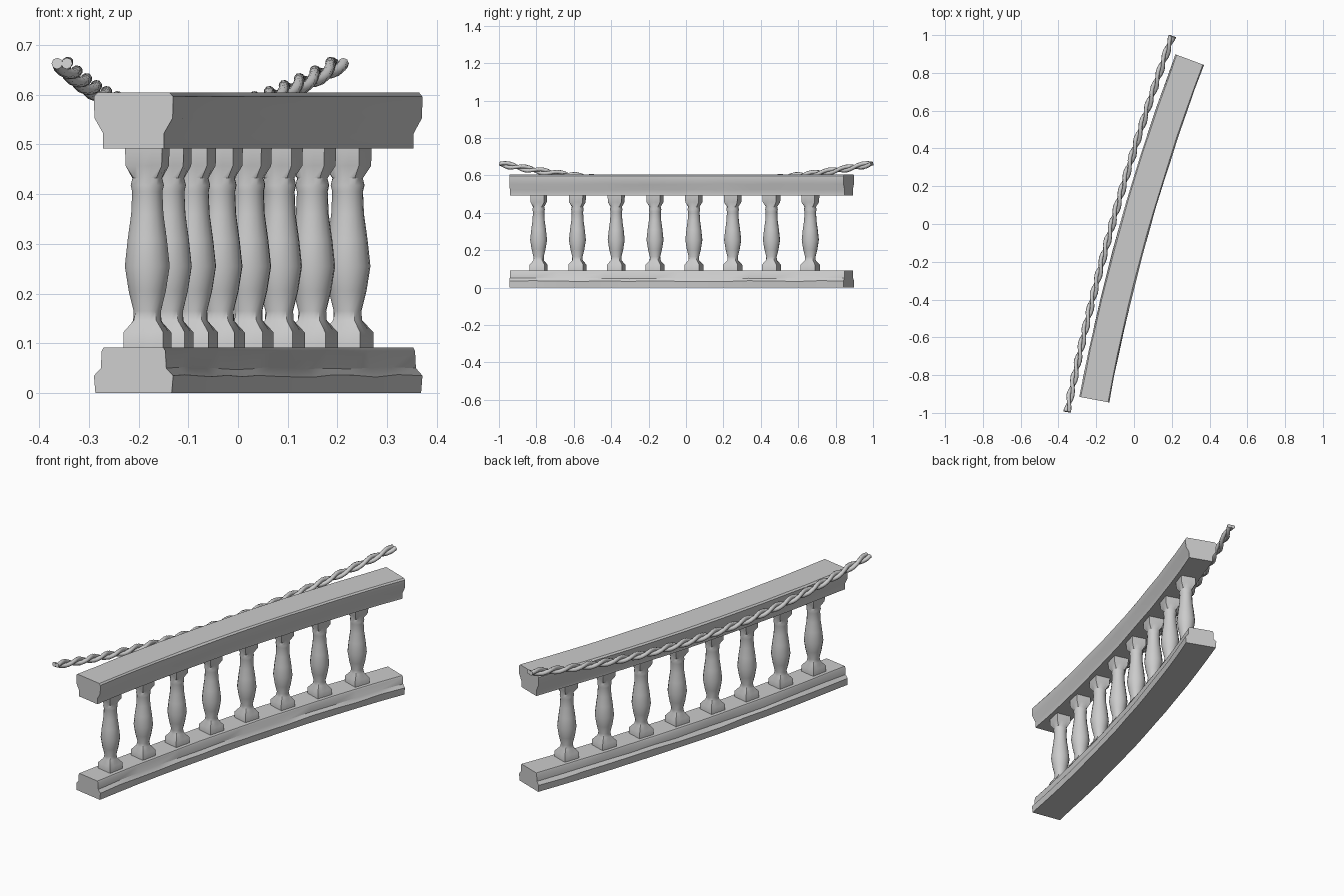
import bpy, bmesh, math, random
from mathutils import Vector

random.seed(4)
cube = bpy.data.objects.get("Cube")
if cube:
    bpy.data.objects.remove(cube, do_unlink=True)

stone = bpy.data.materials.new("plain grey")
stone.use_nodes = True
GREY = (0.6, 0.6, 0.6, 1)
stone.diffuse_color = GREY
stone.node_tree.nodes["Principled BSDF"].inputs["Base Color"].default_value = GREY


def loft(name, rings, angle):
    """Skin a list of equal rings of points into one closed object."""
    bm = bmesh.new()
    loops = [[bm.verts.new(p) for p in ring] for ring in rings]
    for a, b in zip(loops, loops[1:]):
        for i in range(len(a)):
            j = (i + 1) % len(a)
            bm.faces.new((a[i], a[j], b[j], b[i]))
    bm.faces.new(loops[0])
    bm.faces.new(loops[-1])
    bmesh.ops.recalc_face_normals(bm, faces=bm.faces)
    mesh = bpy.data.meshes.new(name)
    bm.to_mesh(mesh)
    bm.free()
    mesh.materials.append(stone)
    obj = bpy.data.objects.new(name, mesh)
    bpy.context.collection.objects.link(obj)
    bpy.ops.object.select_all(action='DESELECT')
    obj.select_set(True)
    bpy.context.view_layer.objects.active = obj
    bpy.ops.object.shade_smooth_by_angle(angle=math.radians(angle))
    return obj


def rail_frame(y):
    """Centre of the curved rail at y, with its forward and side directions."""
    t = (y + 0.93) / 1.8
    x = -0.21 + 0.505 * t - 0.042 * 4 * t * (1 - t)
    forward = Vector(((0.505 - 0.168 * (1 - 2 * t)) / 1.8, 1, 0)).normalized()
    return Vector((x, y, 0)), forward, Vector((forward.y, -forward.x, 0))


def beam(name, half_profile, steps=14):
    """Sweep a mirrored half profile along the rail, with slightly worn sides."""
    profile = half_profile + [(-w, z) for w, z in reversed(half_profile)]
    rings = []
    for k in range(steps + 1):
        centre, _, side = rail_frame(-0.93 + 1.8 * k / steps)
        wear = 0 if k in (0, steps) else 0.003
        ring = []
        for w, z in profile:
            worn = w - math.copysign(random.uniform(0, wear), w)
            lift = random.uniform(-wear, wear) if 0.01 < z < 0.08 or 0.5 < z < 0.59 else 0
            ring.append(centre + side * worn + Vector((0, 0, z + lift)))
        rings.append(ring)
    return loft(name, rings, 35)


beam("bottom_rail", [(0.078, 0), (0.081, 0.035), (0.067, 0.05), (0.065, 0.085), (0.061, 0.092)])
beam("top_rail", [(0.062, 0.492), (0.062, 0.522), (0.080, 0.553), (0.081, 0.596), (0.074, 0.604)])

# Balusters: (height, half width, squareness) from foot to capital
BALUSTER = [(0.085, 0.041, 1), (0.122, 0.041, 1), (0.146, 0.028, 0.4), (0.165, 0.028, 0),
            (0.205, 0.038, 0), (0.255, 0.046, 0), (0.31, 0.040, 0), (0.36, 0.033, 0),
            (0.405, 0.031, 0), (0.418, 0.034, 0), (0.432, 0.030, 0.2), (0.457, 0.037, 1),
            (0.495, 0.038, 1)]
for n in range(8):
    centre, forward, side = rail_frame(-0.788 + 0.2075 * n)
    rings = []
    for z, half, square in BALUSTER:
        ring = []
        for i in range(16):
            a = math.tau * i / 16
            c, s = math.cos(a), math.sin(a)
            r = half * (1 + square * (1 / max(abs(c), abs(s)) - 1))
            ring.append(centre + side * (r * c) + forward * (r * s) + Vector((0, 0, z)))
        rings.append(ring)
    loft(f"baluster_{n + 1}", rings, 40)


# Rope: two strands twisted about a sagging line behind the rail
def rope_point(y):
    return Vector((-0.075 + 0.28 * y - 0.04 * (1 - y * y), y, 0.56 + 0.104 * y * y))


STEPS, TURNS = 132, 11
for strand in range(2):
    rings = []
    for k in range(STEPS + 1):
        y = -0.994 + 1.988 * k / STEPS
        tangent = (rope_point(y + 0.01) - rope_point(y - 0.01)).normalized()
        across = tangent.cross(Vector((0, 0, 1))).normalized()
        upward = across.cross(tangent)

        def around(a):
            return across * math.cos(a) + upward * math.sin(a)

        turn = math.tau * (TURNS * k / STEPS + strand / 2)
        middle = rope_point(y) + around(turn) * 0.010
        rings.append([middle + around(turn + math.tau * i / 8) * 0.0115 for i in range(8)])
    loft(f"rope_strand_{strand + 1}", rings, 50)
